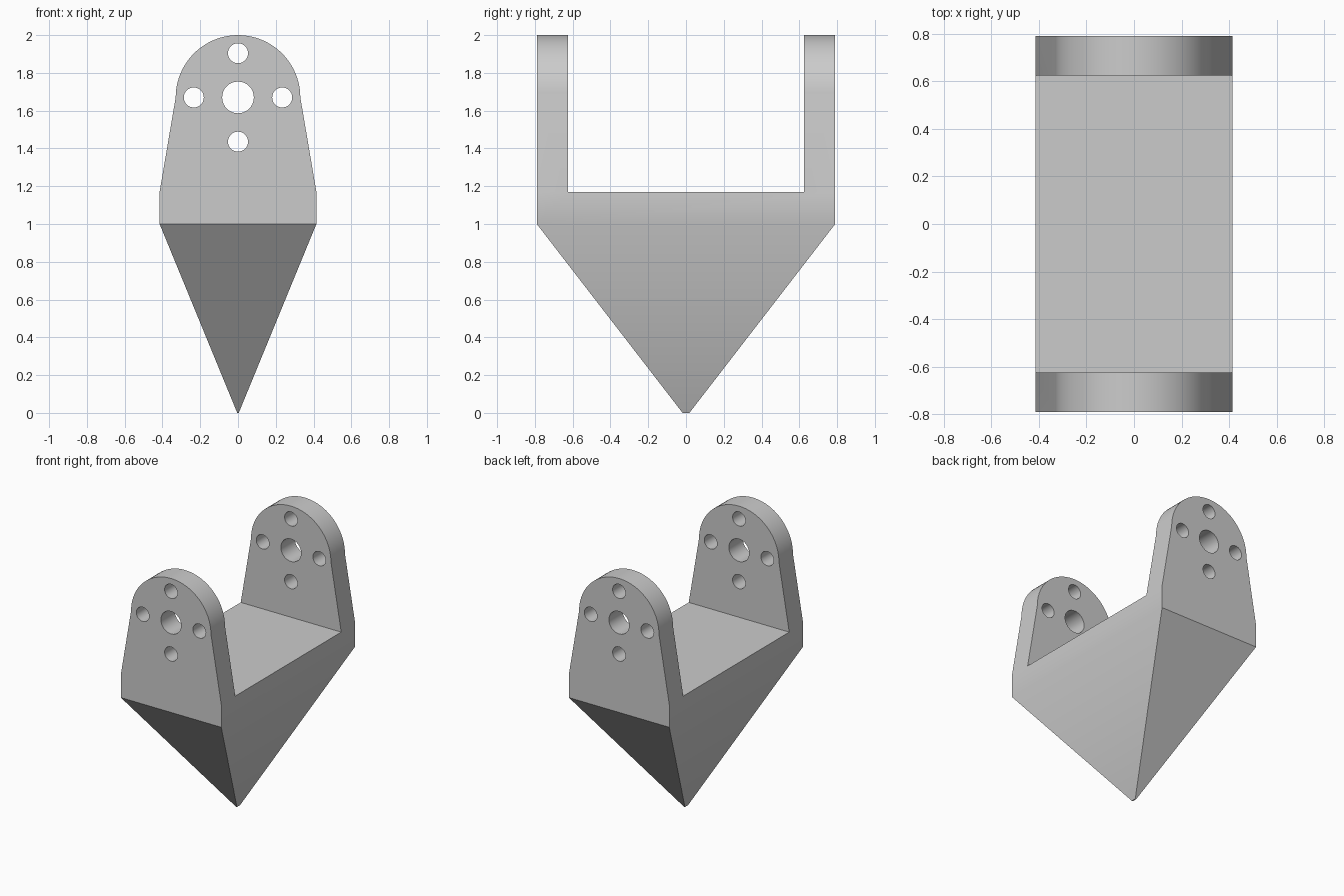
import bpy
import bmesh
import math

cube = bpy.data.objects.get("Cube")
if cube:
    bpy.data.objects.remove(cube, do_unlink=True)

HALF_W, HALF_D = 0.415, 0.79      # body half width and depth
BASE_Z, FLOOR_Z = 1.0, 1.17       # bottom of the block, floor of the slot
ARM_INNER = 0.625                 # inner face of each arm
HUB_Z, HUB_R = 1.67, 0.33         # rounded arm head

grey = bpy.data.materials.new("plain grey")
grey.use_nodes = True
grey.diffuse_color = (0.6, 0.6, 0.6, 1)
grey.node_tree.nodes["Principled BSDF"].inputs["Base Color"].default_value = (0.6, 0.6, 0.6, 1)

# Arch-shaped outline, from lower right round to lower left
outline = [(HALF_W, BASE_Z), (HALF_W, FLOOR_Z)]
STEPS = 40
for i in range(STEPS + 1):
    a = math.pi * i / STEPS
    outline.append((HUB_R * math.cos(a), HUB_Z + HUB_R * math.sin(a)))
outline += [(-HALF_W, FLOOR_Z), (-HALF_W, BASE_Z)]

# Solid body: extruded outline tapering below to a narrow tip
bm = bmesh.new()
front = [bm.verts.new((x, -HALF_D, z)) for x, z in outline]
back = [bm.verts.new((x, HALF_D, z)) for x, z in outline]
bm.faces.new(front)
bm.faces.new(back)
for i in range(len(outline) - 1):
    bm.faces.new((front[i], front[i + 1], back[i + 1], back[i]))
tip = [bm.verts.new((x, y, 0)) for x, y in
       ((0.004, -0.018), (-0.004, -0.018), (-0.004, 0.018), (0.004, 0.018))]
rim = [front[0], front[-1], back[-1], back[0]]
for i in range(4):
    j = (i + 1) % 4
    bm.faces.new((rim[i], rim[j], tip[j], tip[i]))
bm.faces.new(tip)
bmesh.ops.recalc_face_normals(bm, faces=bm.faces)
mesh = bpy.data.meshes.new("pointed_clevis")
bm.to_mesh(mesh)
bm.free()
body = bpy.data.objects.new("pointed_clevis", mesh)
bpy.context.collection.objects.link(body)
mesh.materials.append(grey)


def cut(cutter):
    """Subtract the cutter from the body, then remove it."""
    cutter.hide_render = True
    mod = body.modifiers.new("cut", 'BOOLEAN')
    mod.operation = 'DIFFERENCE'
    mod.solver = 'EXACT'
    mod.object = cutter
    bpy.ops.object.select_all(action='DESELECT')
    body.select_set(True)
    bpy.context.view_layer.objects.active = body
    bpy.ops.object.modifier_apply(modifier=mod.name)
    bpy.data.objects.remove(cutter, do_unlink=True)


# Slot between the two arms
bpy.ops.mesh.primitive_cube_add(size=1, location=(0, 0, FLOOR_Z + 0.5))
slot = bpy.context.object
slot.name = "slot_cutter"
slot.scale = (2, 2 * ARM_INNER, 1)
cut(slot)

# Central bore and four bolt holes through both arms
OFFSET = 0.234
holes = [(0, 0, 0.084)] + [(OFFSET * dx, OFFSET * dz, 0.053)
                           for dx, dz in ((1, 0), (-1, 0), (0, 1), (0, -1))]
for dx, dz, r in holes:
    bpy.ops.mesh.primitive_cylinder_add(vertices=32, radius=r, depth=2,
                                        location=(dx, 0, HUB_Z + dz),
                                        rotation=(math.pi / 2, 0, 0))
    bpy.context.object.name = "hole_cutter"
    cut(bpy.context.object)

# One material throughout, rounded walls smooth
body.data.materials.clear()
body.data.materials.append(grey)
for p in body.data.polygons:
    p.material_index = 0
bpy.ops.object.select_all(action='DESELECT')
body.select_set(True)
bpy.context.view_layer.objects.active = body
bpy.ops.object.shade_smooth_by_angle(angle=math.radians(30))
